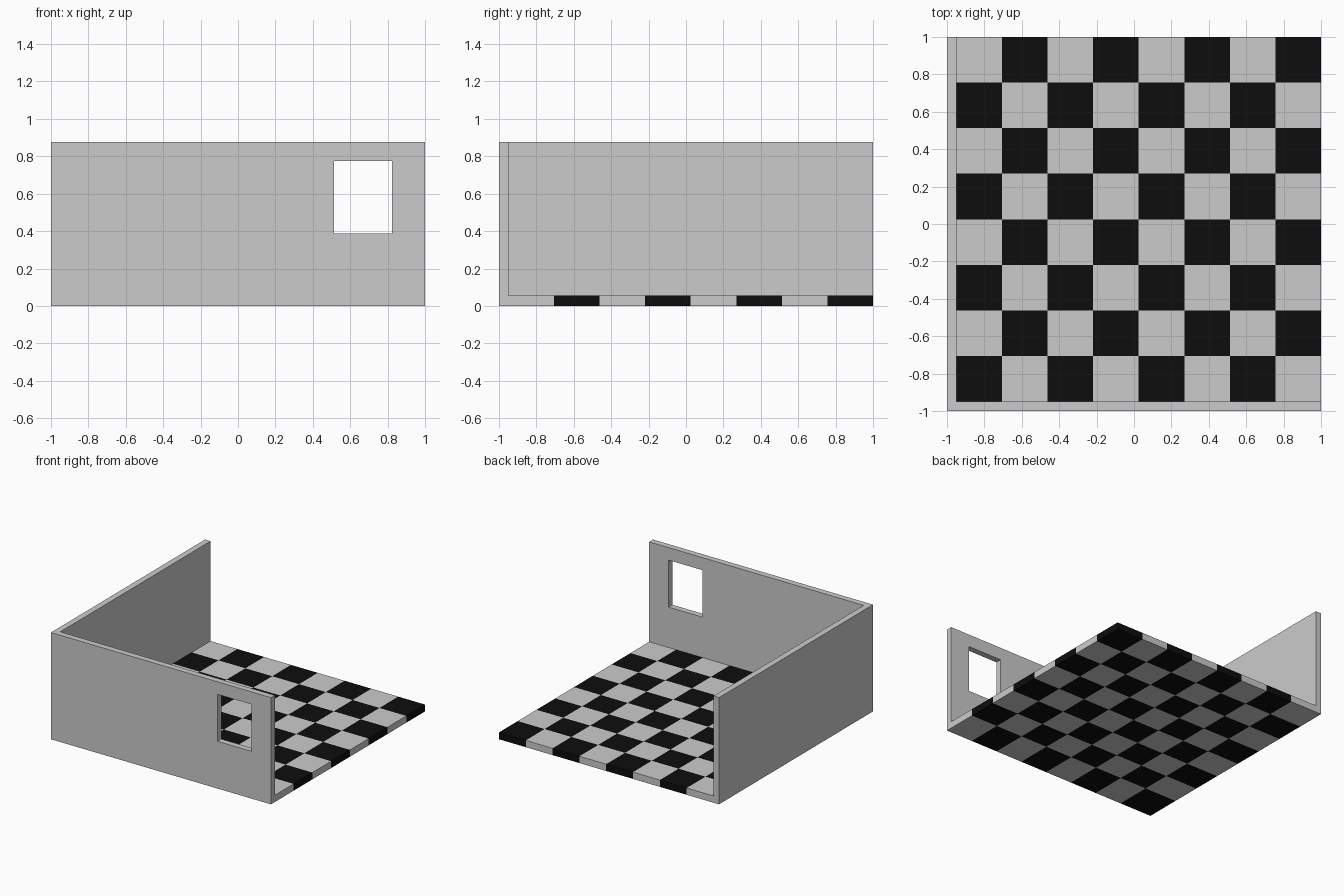
import bpy, bmesh

if "Cube" in bpy.data.objects:
    bpy.data.objects.remove(bpy.data.objects["Cube"])

N = 8                  # tiles per side
T = 0.05               # shell thickness
IN = -1 + T            # inner plane of both walls
ZS = 1.12              # floor slab is slightly thicker than the walls
TOP = 0.877 / ZS       # wall top before the vertical scale
lines = [IN + (1 - IN) * i / N for i in range(N + 1)]

black = bpy.data.materials.new("black_tile")
black.diffuse_color = (0.004, 0.004, 0.004, 1)
black.use_nodes = True
black.node_tree.nodes["Principled BSDF"].inputs["Base Color"].default_value = black.diffuse_color

bm = bmesh.new()


def quad(points, mat=0):
    face = bm.faces.new([bm.verts.new(p) for p in points])
    face.material_index = mat


# Inner sheet: chequered floor plus front and left walls
for i in range(N):
    a, b = lines[i], lines[i + 1]
    for j in range(N):
        c, d = lines[j], lines[j + 1]
        quad([(a, c, T), (b, c, T), (b, d, T), (a, d, T)], 1 - (i + j) % 2)
    quad([(a, IN, T), (a, IN, TOP), (b, IN, TOP), (b, IN, T)])
    quad([(IN, a, T), (IN, b, T), (IN, b, TOP), (IN, a, TOP)])
bmesh.ops.remove_doubles(bm, verts=bm.verts, dist=1e-4)

mesh = bpy.data.meshes.new("room_shell")
bm.to_mesh(mesh)
bm.free()
mesh.materials.append(None)
mesh.materials.append(black)
room = bpy.data.objects.new("room_shell", mesh)
bpy.context.collection.objects.link(room)
room.scale.z = ZS

# Thicken outwards
solid = room.modifiers.new("thickness", 'SOLIDIFY')
solid.thickness = T
solid.offset = -1
solid.use_even_offset = True
solid.use_quality_normals = True

# Window opening in the front wall
x0, x1, z0, z1 = 0.514, 0.824, 0.388, 0.774
bpy.ops.mesh.primitive_cube_add(size=1, location=((x0 + x1) / 2, -0.975, (z0 + z1) / 2))
cutter = bpy.context.object
cutter.name = "window_cutter"
cutter.scale = (x1 - x0, 0.3, z1 - z0)
cutter.hide_render = True
cutter.display_type = 'WIRE'
cut = room.modifiers.new("window", 'BOOLEAN')
cut.operation = 'DIFFERENCE'
cut.solver = 'EXACT'
cut.object = cutter
